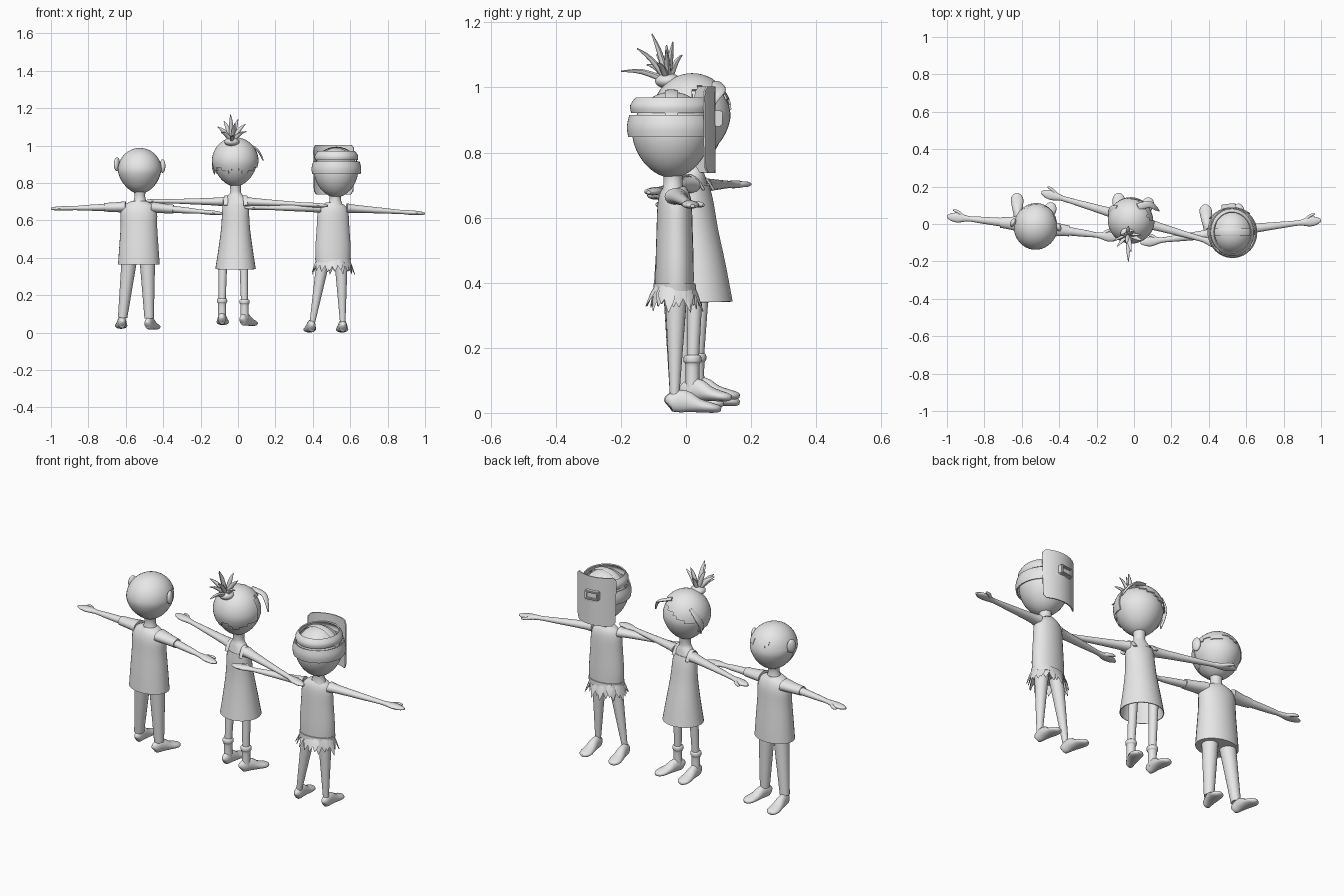
import bpy, bmesh, math, random
from mathutils import Vector, Matrix

if "Cube" in bpy.data.objects:
    bpy.data.objects.remove(bpy.data.objects["Cube"])

random.seed(4)
GREY = bpy.data.materials.new("plain_grey")
GREY.diffuse_color = (0.8, 0.8, 0.8, 1)
GREY.use_nodes = True
GREY.node_tree.nodes["Principled BSDF"].inputs["Base Color"].default_value = GREY.diffuse_color


def finish(name, bm, thick=0.0):
    if thick:
        bmesh.ops.recalc_face_normals(bm, faces=bm.faces)
        bmesh.ops.solidify(bm, geom=bm.faces[:], thickness=thick)
    bmesh.ops.recalc_face_normals(bm, faces=bm.faces)
    me = bpy.data.meshes.new(name)
    bm.to_mesh(me)
    bm.free()
    me.materials.append(GREY)
    ob = bpy.data.objects.new(name, me)
    bpy.context.collection.objects.link(ob)
    return ob


def smooth_path(pts, k=3):
    """Catmull-Rom through (x, y, z, radius_a, radius_b) rows."""
    out = []
    for i in range(len(pts) - 1):
        a, b = pts[i], pts[i + 1]
        p, q = pts[max(i - 1, 0)], pts[min(i + 2, len(pts) - 1)]
        for j in range(k):
            t = j / k
            out.append([0.5 * (2 * b0 + (c - a0) * t + (2 * a0 - 5 * b0 + 4 * c - d) * t * t
                               + (3 * b0 - a0 - 3 * c + d) * t ** 3)
                        for a0, b0, c, d in zip(p, a, b, q)])
    return out + [list(pts[-1])]


def tube(name, pts, side=(1, 0, 0), n=20, closed=True, thick=0.0):
    """Loft of ellipses; radius_a runs along side, radius_b across it."""
    bm, rows, path = bmesh.new(), [], smooth_path(pts)
    for i, p in enumerate(path):
        t = Vector(path[min(i + 1, len(path) - 1)][:3]) - Vector(path[max(i - 1, 0)][:3])
        t.normalize()
        u = Vector(side)
        u = (u - t * u.dot(t)).normalized()
        v = t.cross(u)
        ra, rb = max(p[3], 0.001), max(p[4], 0.001)
        rows.append([bm.verts.new(Vector(p[:3]) + u * ra * math.cos(math.tau * j / n)
                                  + v * rb * math.sin(math.tau * j / n)) for j in range(n)])
    for r, s in zip(rows, rows[1:]):
        for j in range(n):
            bm.faces.new((r[j], r[(j + 1) % n], s[(j + 1) % n], s[j]))
    if closed:
        bm.faces.new(rows[0])
        bm.faces.new(rows[-1])
    return finish(name, bm, thick)


def ball(name, loc, radii, yaw=0, keep=None, taper=0.0, thick=0.0):
    """Egg-shaped ball; keep(direction) can cut it to a cap."""
    bm = bmesh.new()
    bmesh.ops.create_uvsphere(bm, u_segments=36, v_segments=24, radius=1)
    if keep:
        bmesh.ops.delete(bm, geom=[f for f in bm.faces if not keep(f.calc_center_median())],
                         context='FACES')
    for v in bm.verts:
        s = 1 - taper * max(0, -v.co.z)
        v.co = Vector((v.co.x * s * radii[0], v.co.y * s * radii[1], v.co.z * radii[2]))
    bm.transform(Matrix.Translation(loc) @ Matrix.Rotation(math.radians(yaw), 4, 'Z'))
    return finish(name, bm, thick)


def axis(yaw):
    a = math.radians(yaw)
    return (math.cos(a), math.sin(a), 0)


def arm(name, shoulder, tip):
    a, b = Vector(shoulder), Vector(tip)
    L, d = (b - a).length, (b - a).normalized()
    prof = [(0, .036, .026), (.05, .026, .021), (.2, .018, .015), (L - .13, .014, .011),
            (L - .1, .017, .012), (L - .06, .026, .012), (L - .025, .021, .01), (L, .007, .005)]
    tube(name, [(*(a + d * s), ra, rb) for s, ra, rb in prof], (0, 1, 0), 16)
    # thumb points towards the character's front
    k, f = a + d * (L - .085), Vector((0, 1, 0))
    tube(name + "_thumb", [(*(k + d * s + f * w), r, r) for s, w, r in
                           ((0, .01, .009), (.02, .028, .009), (.04, .036, .007), (.052, .037, .003))],
         (0, 0, 1), 10)


def foot(name, x, y, z, yaw):
    prof = [(-.034, .026, .008, .014), (-.024, .031, .019, .028), (.015, .036, .023, .035),
            (.06, .023, .03, .022), (.098, .016, .033, .016), (.12, .013, .023, .012),
            (.13, .012, .008, .006)]
    a = math.radians(yaw)
    tube(name, [(x - math.sin(a) * s, y + math.cos(a) * s, z + h, w, t) for s, h, w, t in prof],
         axis(yaw), 18)


def leg(name, hip, ankle, r0, r1):
    a, b = Vector(ankle), Vector(hip)
    tube(name, [(*a.lerp(b, t), r1 + (r0 - r1) * t, r1 + (r0 - r1) * t) for t in (0, .33, .66, 1)])


def torso(name, cx, cy, yaw, prof, **kw):
    return tube(name, [(cx, cy + p[3] if len(p) > 3 else cy, *p[:3]) for p in prof],
                axis(yaw), 28, **kw)


# ---------- left child: shirt, trousers, short hair ----------
torso("shirt", -.53, -.015, -6, [(.365, .112, .085), (.45, .106, .08), (.57, .098, .07),
                                 (.64, .098, .064), (.68, .082, .052), (.703, .04, .036)])
torso("left_child_neck", -.525, -.015, 0, [(.67, .045, .04), (.71, .032, .03), (.74, .029, .029), (.79, .04, .04)])
ball("left_child_head", (-.525, -.01, .863), (.114, .122, .12), -6, taper=.15)
ball("left_child_hair", (-.525, -.012, .866), (.118, .126, .121), -6, taper=.15, thick=.004,
     keep=lambda c: c.z > (.45 - .25 * abs(c.x) + .12 * math.sin(9 * c.x) if c.y > .25
                           else .0 if c.y > -.1 else -.65))
for s, z in ((-1, .9), (1, .89)):
    ball("left_child_ear", (-.525 + s * .122, -.005 - s * .012, z), (.014, .024, .036), -6 + s * 20)
arm("left_child_arm_a", (-.615, .0, .672), (-1.0, .04, .662))
arm("left_child_arm_b", (-.45, -.025, .668), (-.08, -.075, .636))
tube("sleeve_a", [(-.60, .0, .672, .045, .03), (-.66, .004, .67, .034, .026), (-.715, .008, .67, .028, .023)], (0, 1, 0))
tube("sleeve_b", [(-.46, -.025, .67, .045, .03), (-.4, -.031, .664, .034, .026), (-.345, -.038, .66, .028, .023)], (0, 1, 0))
leg("trouser_leg_a", (-.58, .0, .40), (-.617, .022, .08), .042, .025)
leg("trouser_leg_b", (-.485, -.012, .40), (-.475, -.008, .075), .042, .025)
foot("left_child_foot_a", -.62, .035, .02, 3)
foot("left_child_foot_b", -.475, -.01, .015, -17)

# ---------- middle child: dress, boots, hair with a tuft ----------
torso("dress", -.013, .0, -16, [(.34, .109, .1, .043), (.45, .092, .082, .04), (.56, .078, .064, .034),
                                (.65, .073, .054, .028), (.695, .07, .045, .024)], closed=False, thick=.004)
torso("middle_child_chest", -.013, .024, -16, [(.5, .06, .045), (.66, .068, .046), (.7, .066, .04),
                                              (.728, .045, .034), (.755, .028, .028), (.82, .035, .035)])
for s in (-1, 1):
    tube("dress_strap", [(-.013 + s * .052, .07 - s * .015, .685, .012, .004),
                         (-.013 + s * .05, .05 - s * .015, .715, .012, .004),
                         (-.013 + s * .05, .022 - s * .015, .73, .012, .004),
                         (-.013 + s * .052, -.005 - s * .015, .715, .012, .004),
                         (-.013 + s * .054, -.022 - s * .015, .68, .012, .004)], axis(-16), 10)
ball("middle_child_head", (-.015, .02, .908), (.117, .117, .126), -10, taper=.15)


def hairline(c):
    if c.y > .2:
        return c.z > .38 + .45 * c.x
    return c.z > -.38 + .1 * math.sin(8 * c.x)


ball("middle_child_hair", (-.015, .019, .915), (.125, .124, .129), -10, keep=hairline, taper=.1, thick=.006)
tube("hair_flick", [(.02, .09, 1.012, .02, .008), (.08, .105, .993, .018, .007),
                    (.113, .087, .965, .014, .006), (.135, .07, .92, .003, .003)], (0, 1, 0), 12)
tube("side_lock", [(-.09, .08, .985, .02, .007), (-.122, .075, .94, .022, .008),
                   (-.133, .055, .89, .016, .007), (-.125, .05, .845, .003, .003)], (0, 1, 0), 12)
ball("tuft_base", (-.033, -.055, 1.02), (.04, .04, .024))
# tuft strands: end points of each spike
for tx, ty, tz in ((-.03, -.2, 1.05), (-.11, -.09, 1.10), (-.04, -.105, 1.165), (.04, -.06, 1.115),
                   (-.075, -.06, 1.13), (.0, -.04, 1.14), (-.03, -.012, 1.10), (-.09, -.12, 1.07),
                   (.045, -.09, 1.075), (-.015, -.15, 1.12)):
    b, e = Vector((-.033, -.055, 1.02)), Vector((tx, ty, tz))
    m = b.lerp(e, .55) + Vector((0, 0, .012))
    tube("tuft_spike", [(*b, .012, .012), (*m, .011, .008), (*e, .002, .002)], (.9, .1, .3), 8)
arm("middle_child_arm_a", (-.07, .045, .70), (-.495, .17, .703))
arm("middle_child_arm_b", (.045, .01, .70), (.48, -.115, .678))
for tag, hip, x, y, z, yaw in (("a", (-.08, .05, .42), -.085, .035, .04, -2), ("b", (.03, .03, .42), .035, .02, .035, -24)):
    leg("middle_child_leg_" + tag, hip, (x, y, z + .1), .024, .018)
    tube("boot_shaft_" + tag, [(x, y, z + .03, .022, .022), (x, y, z + .08, .021, .021), (x, y, z + .115, .022, .022),
                               (x, y, z + .122, .027, .027), (x, y, z + .137, .027, .027), (x, y, z + .143, .022, .022)])
    foot("boot_" + tag, x, y, z, yaw)

# ---------- right child: leaf skirt, face shield ----------
torso("vest", .508, -.035, 7, [(.375, .092, .058), (.45, .095, .058), (.56, .088, .055),
                               (.64, .083, .052), (.675, .068, .045), (.695, .038, .034)])
torso("right_child_neck", .52, -.04, 0, [(.66, .05, .038), (.7, .033, .03), (.73, .03, .03), (.78, .04, .04)])
ball("right_child_head", (.524, -.044, .855), (.118, .122, .132), 7, taper=.12)
arm("right_child_arm_a", (.44, -.05, .665), (.035, -.1, .668))
arm("right_child_arm_b", (.58, -.03, .665), (1.0, .02, .636))
leg("right_child_leg_a", (.46, -.035, .41), (.396, -.035, .045), .037, .014)
leg("right_child_leg_b", (.55, -.03, .41), (.56, -.035, .045), .037, .014)
foot("right_child_foot_a", .393, -.025, .0, 6)
foot("right_child_foot_b", .56, -.022, .0, 2)
tube("leaf_belt", [(.508, -.035, .375, .094, .066), (.508, -.035, .398, .097, .064)], axis(7), 28)
for i in range(26):
    a = math.tau * i / 26 + random.uniform(-.08, .08)
    dx, dy = math.cos(a), math.sin(a)
    o, drop = random.uniform(.012, .034), random.uniform(.055, .085)
    tube("skirt_leaf", [(.508 + dx * (.088 + o * t), -.035 + dy * (.06 + o * t), .392 - drop * t, w, .002)
                        for t, w in ((0, .009), (.45, .017), (1, .001))], (-dy, dx, 0), 6)

# head harness
tube("head_band", [(.526, -.045, .848, .13, .133), (.526, -.045, .88, .133, .137), (.526, -.045, .915, .124, .13)],
     axis(7), 36, closed=False, thick=.006)
tube("upper_strap", [(.526, -.045, .922, .114, .124), (.526, -.045, .945, .116, .127), (.526, -.045, .97, .1, .11)],
     axis(7), 36, closed=False, thick=.006)
tube("crown_strap", [(.526 + .115 * math.cos(t), -.045, .885 + .106 * math.sin(t), .02, .003)
                     for t in [math.pi * k / 8 for k in range(9)]], (0, 1, 0), 10)

# curved face shield with rounded corners
place = Matrix.Translation((.522, -.04, 0)) @ Matrix.Rotation(math.radians(7), 4, 'Z')
bm, rows = bmesh.new(), []
for i in range(17):
    t = i / 16
    edge = max(0, abs(2 * t - 1) - .8) / .2
    half = math.radians(45) * (1 - .16 * (1 - math.sqrt(1 - edge ** 2 * .98)) - .05 * (1 - t))
    rows.append([bm.verts.new(((.157 * math.sin(half * j / 10)), -.027 + .157 * math.cos(half * j / 10), .738 + .265 * t))
                 for j in range(-10, 11)])
for r, s in zip(rows, rows[1:]):
    for j in range(20):
        bm.faces.new((r[j], r[j + 1], s[j + 1], s[j]))
bm.transform(place)
finish("face_shield", bm, .006)


def box(name, size, loc):
    bm = bmesh.new()
    bmesh.ops.create_cube(bm, size=1, matrix=Matrix.Translation(loc) @ Matrix.Diagonal((*size, 1)))
    bmesh.ops.bevel(bm, geom=bm.edges[:], offset=.004, segments=2, affect='EDGES')
    bm.transform(place)
    finish(name, bm)


# viewing window frame
for s in (-1, 1):
    box("window_rail", (.076, .03, .011), (0, .134, .905 + s * .019))
    box("window_post", (.011, .03, .045), (s * .033, .134, .905))
box("window_pane", (.07, .012, .04), (0, .132, .905))

bpy.ops.object.select_all(action='SELECT')
bpy.context.view_layer.objects.active = bpy.context.selected_objects[0]
bpy.ops.object.shade_smooth_by_angle(angle=math.radians(45))
